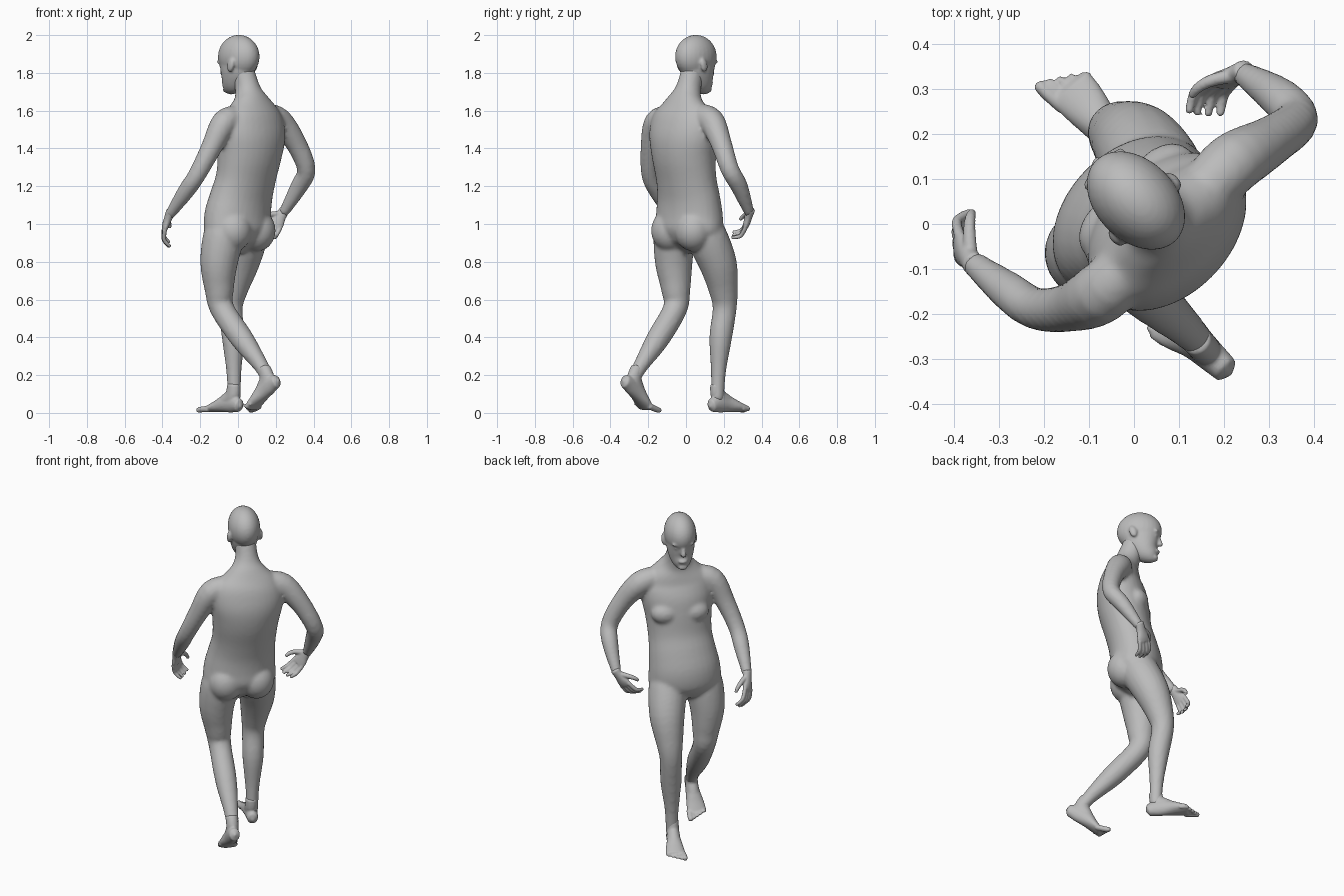
import bpy, bmesh, math
from mathutils import Vector, Matrix

cube = bpy.data.objects.get("Cube")
if cube:
    bpy.data.objects.remove(cube, do_unlink=True)

skin = bpy.data.materials.new("grey_clay")
skin.use_nodes = True
tone = (0.5, 0.5, 0.5, 1)
skin.diffuse_color = tone
skin.node_tree.nodes["Principled BSDF"].inputs["Base Color"].default_value = tone

# Parts are authored with x = the figure's right and y = its forward,
# then the whole figure is turned to walk along a diagonal.
TURN = Matrix.Rotation(math.radians(45), 4, 'Z')
X, Y = Vector((1, 0, 0)), Vector((0, 1, 0))


def spline(rows, steps=4):
    """Catmull-Rom interpolation through rows of (x, y, z, radius a, radius b)."""
    rows = [Vector(r if len(r) == 5 else (*r, r[3])) for r in rows]
    out = []
    for i in range(len(rows) - 1):
        p0, p1 = rows[max(i - 1, 0)], rows[i]
        p2, p3 = rows[i + 1], rows[min(i + 2, len(rows) - 1)]
        for k in range(steps):
            t = k / steps
            out.append(p1 + 0.5 * t * ((p2 - p0) + t * ((2 * p0 - 5 * p1 + 4 * p2 - p3)
                       + t * (3 * (p1 - p2) + p3 - p0))))
    return out + [rows[-1]]


def tube(bm, rows, side=X, m=Matrix(), sides=20):
    """Loft ellipses along a path, with rounded ends."""
    rows = spline(rows)
    pos = [Vector(r[:3]) for r in rows]
    rings = []
    for i, r in enumerate(rows):
        t = (pos[min(i + 1, len(pos) - 1)] - pos[max(i - 1, 0)]).normalized()
        s = (side - t * t.dot(side)).normalized()
        f = t.cross(s)
        ring = []
        for k in range(sides):
            a = math.tau * k / sides
            ring.append(bm.verts.new(m @ (pos[i] + s * r[3] * math.cos(a) + f * r[4] * math.sin(a))))
        rings.append(ring)
    faces = []
    for a, b in zip(rings, rings[1:]):
        for k in range(sides):
            j = (k + 1) % sides
            faces.append(bm.faces.new((a[k], a[j], b[j], b[k])))
    for ring, end, nxt in ((rings[0], 0, 1), (rings[-1], -1, -2)):
        out = (pos[end] - pos[nxt]).normalized() * min(rows[end][3:]) * 0.6
        tip = bm.verts.new(m @ (pos[end] + out))
        for k in range(sides):
            faces.append(bm.faces.new((ring[k], ring[(k + 1) % sides], tip)))
    bmesh.ops.recalc_face_normals(bm, faces=faces)


def ball(bm, centre, size, tilt=0):
    m = Matrix.Translation(centre) @ Matrix.Rotation(tilt, 4, 'X') @ Matrix.Diagonal((*size, 1))
    bmesh.ops.create_uvsphere(bm, u_segments=28, v_segments=18, radius=1, matrix=m)


def finish(bm, name, voxel, smooth):
    """Fuse overlapping volumes into one skin."""
    mesh = bpy.data.meshes.new(name)
    bm.to_mesh(mesh)
    bm.free()
    mesh.materials.append(skin)
    ob = bpy.data.objects.new(name, mesh)
    bpy.context.collection.objects.link(ob)
    ob.matrix_world = TURN
    fuse = ob.modifiers.new("fuse", 'REMESH')
    fuse.mode = 'VOXEL'
    fuse.voxel_size = voxel
    fuse.use_smooth_shade = True
    relax = ob.modifiers.new("relax", 'SMOOTH')
    relax.factor = 0.5
    relax.iterations = smooth


# Torso and neck
bm = bmesh.new()
tube(bm, [(.01, .005, .9, .165, .105), (.01, .01, .96, .205, .142), (.012, .014, 1.04, .203, .147),
          (.022, -.002, 1.14, .19, .138), (.03, -.028, 1.24, .181, .134), (.035, -.052, 1.36, .19, .144),
          (.04, -.065, 1.46, .205, .142), (.042, -.068, 1.54, .2, .122), (.045, -.06, 1.6, .17, .1),
          (.045, -.05, 1.65, .118, .082), (.045, -.036, 1.69, .08, .07), (.045, -.018, 1.74, .062, .065),
          (.042, .01, 1.82, .06, .062)], sides=32)
for s in (-1, 1):
    ball(bm, (.01 + s * .088, -.042, .965), (.1, .1, .11))
    ball(bm, (.04 + s * .08, .03, 1.39), (.085, .062, .065))

# Arms: shoulder, elbow, wrist
tube(bm, [(-.06, -.06, 1.57, .06), (-.16, -.057, 1.535, .069), (-.232, -.03, 1.4, .055),
          (-.287, .02, 1.26, .047), (-.303, .09, 1.17, .044), (-.315, .195, 1.05, .027)], Y)
tube(bm, [(.15, -.06, 1.58, .06), (.25, -.06, 1.545, .069), (.347, -.085, 1.43, .056),
          (.42, -.092, 1.29, .049), (.428, -.03, 1.2, .046), (.408, .066, 1.06, .027)], Y)

# Legs: hip, knee, calf, ankle
tube(bm, [(.1, .01, 1.02, .09), (.113, .045, .93, .108), (.128, .112, .79, .1), (.122, .158, .65, .077),
          (.117, .172, .55, .063), (.112, .148, .4, .06), (.106, .137, .22, .04), (.104, .132, .07, .034)])
tube(bm, [(-.08, .0, 1.02, .09), (-.1, .01, .93, .108), (-.117, .026, .79, .099), (-.108, .032, .65, .077),
          (-.1, .018, .55, .064), (-.09, -.122, .39, .061), (-.083, -.255, .25, .04), (-.085, -.315, .17, .034)])
finish(bm, "body", 0.011, 5)

# Head with face and ears
bm = bmesh.new()
tube(bm, [(.04, .112, 1.702, .026, .026), (.04, .097, 1.722, .047, .05), (.04, .07, 1.76, .067, .076),
          (.04, .047, 1.82, .08, .104), (.04, .04, 1.88, .08, .105), (.04, .035, 1.92, .06, .08)], sides=32)
ball(bm, (.04, .034, 1.886), (.09, .127, .115))
tube(bm, [(.04, .14, 1.85, .01), (.04, .147, 1.82, .013), (.04, .153, 1.792, .016)])
ball(bm, (.04, .134, 1.75), (.026, .014, .012))
ball(bm, (.04, .122, 1.71), (.026, .018, .016))
for s in (-1, 1):
    ball(bm, (.04 + s * .034, .134, 1.858), (.03, .014, .01))
    ball(bm, (.04 + s * .032, .126, 1.834), (.018, .012, .01))
    ball(bm, (.04 + s * .089, .006, 1.84), (.013, .022, .036), .3)
finish(bm, "head", 0.007, 4)


def hand(name, wrist, d, n, s):
    """Palm, four curled fingers and a thumb; d points along, n out of the palm."""
    bm = bmesh.new()
    o, d, n = Vector(wrist), Vector(d).normalized(), Vector(n).normalized()
    w = (d.cross(n) * s).normalized()

    def at(along, palm, across, *r):
        return (*(o + d * along + n * palm + w * across), *r)

    tube(bm, [at(-.02, 0, 0, .027, .025), at(.025, 0, 0, .03, .021), at(.065, 0, 0, .041, .018),
              at(.09, .002, 0, .04, .014)], w)
    for k, size in ((-.031, .8), (-.011, .95), (.011, 1), (.031, .92)):
        tube(bm, [at(.08, 0, k, .012), at(.09 + .048 * size, .012, k * 1.15, .0115),
                  at(.09 + .072 * size, .032, k * 1.2, .0105),
                  at(.09 + .088 * size, .056, k * 1.2, .009)], w, sides=10)
    tube(bm, [at(.02, .005, .018, .016), at(.05, .014, .052, .014),
              at(.078, .026, .068, .012), at(.102, .038, .07, .009)], n, sides=10)
    finish(bm, name, 0.005, 2)


hand("left_hand", (-.315, .198, 1.05), (.05, .5, -.86), (.75, -.55, -.25), -1)
hand("right_hand", (.406, .07, 1.06), (-.52, .2, -.82), (-.52, -.62, .3), 1)


def foot(name, m, bend):
    """Heel at the origin, toes forward, big toe on the -x side."""
    bm = bmesh.new()
    tube(bm, [(0, .01, .038, .03, .034), (.002, .06, .05, .035, .048), (.004, .12, .048, .041, .045),
              (.01, .18, .034, .051, .031), (.014, .235, .022, .056, .019)], X, m)
    tube(bm, [(0, .05, .15, .034, .036), (0, .062, .09, .035, .043), (.003, .11, .06, .037, .042),
              (.008, .165, .042, .038, .03)], X, m)
    for i in range(5):
        x = -.028 + i * .021
        r = .0165 if i == 0 else .012 - i * .0006
        end = .29 - i * .009 - i * i * .001
        tube(bm, [(x, .215 - i * .006, .02, r), (x - .002, (end + .22) / 2, .019 + bend * .4, r),
                  (x - .004, end, .014 + bend, r * .85)], X, m, 10)
    finish(bm, name, 0.006, 2)


foot("right_foot", Matrix.Translation((.1, .08, 0)), 0)
foot("left_foot", Matrix.Translation((-.085, -.405, .143)) @ Matrix.Rotation(math.radians(-35), 4, 'X')
     @ Matrix.Diagonal((-1, 1, 1, 1)), .03)
